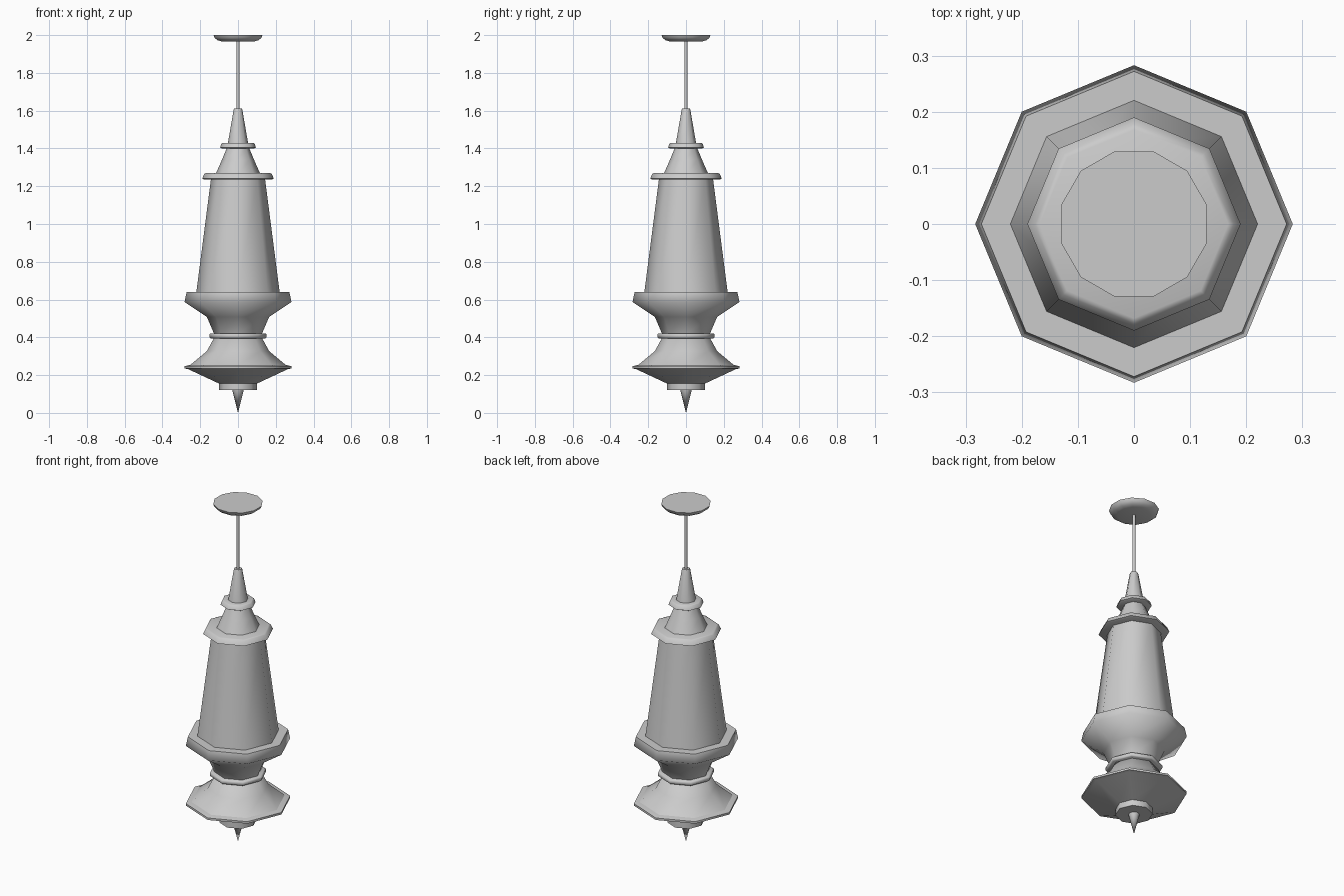
import bpy, bmesh, math

cube = bpy.data.objects.get("Cube")
if cube:
    bpy.data.objects.remove(cube, do_unlink=True)

# One plain grey for the whole lamp
grey = bpy.data.materials.new("soft_grey")
grey.use_nodes = True
colour = (0.6, 0.6, 0.6, 1)
grey.diffuse_color = colour
grey.node_tree.nodes["Principled BSDF"].inputs["Base Color"].default_value = colour


def lathe(name, profile, sides=8, turn=0.0):
    """Revolve a bottom-to-top (radius, height) profile into a closed solid."""
    bm = bmesh.new()
    rings = []
    for r, z in profile:
        if r == 0:
            rings.append([bm.verts.new((0, 0, z))] * sides)
        else:
            angles = [turn + math.tau * i / sides for i in range(sides)]
            rings.append([bm.verts.new((r * math.cos(a), r * math.sin(a), z)) for a in angles])
    for low, high in zip(rings, rings[1:]):
        for i in range(sides):
            j = (i + 1) % sides
            corners = dict.fromkeys((low[i], low[j], high[j], high[i]))
            bm.faces.new(list(corners))
    if profile[0][0] > 0:
        bm.faces.new(rings[0][::-1])
    if profile[-1][0] > 0:
        bm.faces.new(rings[-1])
    bmesh.ops.recalc_face_normals(bm, faces=bm.faces)
    mesh = bpy.data.meshes.new(name)
    bm.to_mesh(mesh)
    bm.free()
    mesh.materials.append(grey)
    obj = bpy.data.objects.new(name, mesh)
    bpy.context.collection.objects.link(obj)
    bpy.ops.object.select_all(action="DESELECT")
    obj.select_set(True)
    bpy.context.view_layer.objects.active = obj
    bpy.ops.object.shade_smooth_by_angle(angle=math.radians(65))
    return obj


# Bottom finial
lathe("finial_spike", [(0, 0), (0.03, 0.12)])
lathe("finial_cap", [(0.1, 0.12), (0.1, 0.16)])

# Lower dish and its flared neck
lathe("lower_dish", [(0.1, 0.155), (0.265, 0.232), (0.283, 0.235), (0.283, 0.247), (0.255, 0.254)])
lathe("lower_neck", [(0.255, 0.252), (0.165, 0.327), (0.125, 0.4)])
lathe("neck_ring", [(0.145, 0.395), (0.152, 0.4), (0.152, 0.416), (0.145, 0.421)])

# Cup that holds the shade
lathe("shade_cup", [(0.125, 0.415), (0.165, 0.508), (0.283, 0.587), (0.272, 0.64)])

# Tapered shade with its top collar
lathe("shade", [(0.221, 0.635), (0.143, 1.24)])
lathe("shade_collar", [(0.178, 1.235), (0.19, 1.24), (0.178, 1.266), (0.168, 1.27)])

# Cap, upper ring and spire
lathe("cap", [(0.118, 1.265), (0.085, 1.34), (0.058, 1.405)])
lathe("cap_ring", [(0.085, 1.4), (0.095, 1.405), (0.087, 1.427), (0.08, 1.43)])
lathe("spire", [(0.054, 1.425), (0.023, 1.605), (0.02, 1.612)])

# Hanging rod and ceiling plate
lathe("hanging_rod", [(0.008, 1.6), (0.008, 1.975)])
lathe("ceiling_plate", [(0.09, 1.967), (0.112, 1.973), (0.128, 1.985), (0.134, 2.0)],
      sides=12, turn=math.radians(15))
